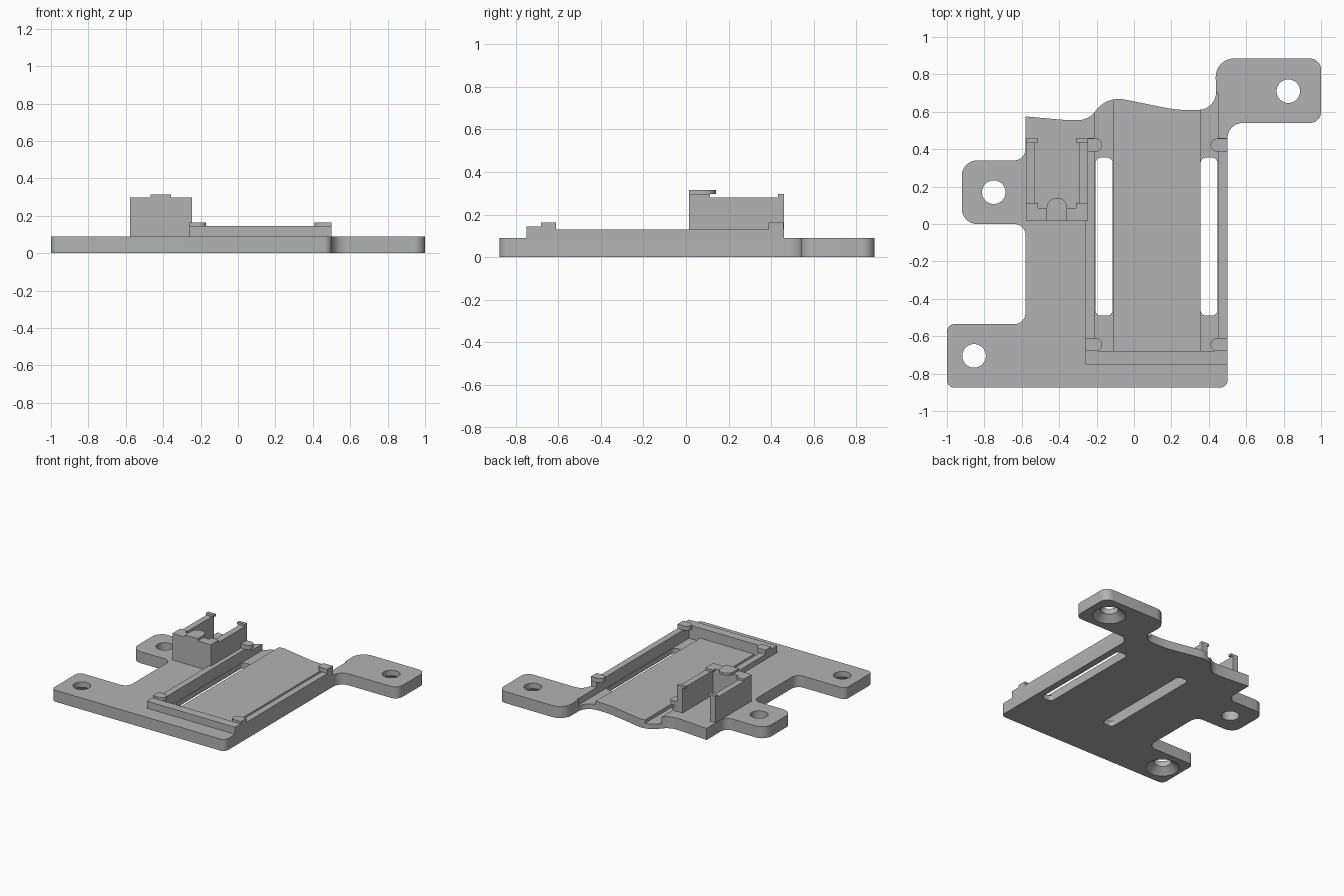
import bpy, bmesh, math
from mathutils import Vector

if "Cube" in bpy.data.objects:
    bpy.data.objects.remove(bpy.data.objects["Cube"], do_unlink=True)

GREY = (0.45, 0.45, 0.45, 1)
mat = bpy.data.materials.new("plain grey")
mat.use_nodes = True
mat.diffuse_color = GREY
mat.node_tree.nodes["Principled BSDF"].inputs["Base Color"].default_value = GREY


def finish(name, bm):
    bmesh.ops.recalc_face_normals(bm, faces=bm.faces)
    mesh = bpy.data.meshes.new(name)
    bm.to_mesh(mesh)
    bm.free()
    mesh.materials.append(mat)
    ob = bpy.data.objects.new(name, mesh)
    bpy.context.collection.objects.link(ob)
    return ob


def rounded(corners, steps=8):
    """Outline with each (x, y, trim) corner replaced by an arc."""
    out = []
    for i, (x, y, trim) in enumerate(corners):
        p = Vector((x, y))
        if trim == 0:
            out.append(p)
            continue
        a = (Vector(corners[i - 1][:2]) - p).normalized()
        b = (Vector(corners[(i + 1) % len(corners)][:2]) - p).normalized()
        w = math.sin(a.angle(b) / 2)
        for k in range(steps + 1):
            t = k / steps
            u, v, m = (1 - t) ** 2, t * t, 2 * w * t * (1 - t)
            out.append((u * (p + a * trim) + m * p + v * (p + b * trim)) / (u + m + v))
    return out


def prism(name, points, z0, z1):
    bm = bmesh.new()
    face = bm.faces.new([bm.verts.new((p[0], p[1], z0)) for p in points])
    ext = bmesh.ops.extrude_face_region(bm, geom=[face])
    verts = [g for g in ext["geom"] if isinstance(g, bmesh.types.BMVert)]
    bmesh.ops.translate(bm, verts=verts, vec=(0, 0, z1 - z0))
    return finish(name, bm)


def box(name, x0, x1, y0, y1, z0, z1, r=0):
    pts = [(x0, y0, r), (x1, y0, r), (x1, y1, r), (x0, y1, r)]
    return prism(name, rounded(pts), z0, z1)


def cone(name, x, y, z0, z1, r0, r1):
    bm = bmesh.new()
    bmesh.ops.create_cone(bm, cap_ends=True, segments=40, radius1=r0, radius2=r1, depth=z1 - z0)
    bmesh.ops.translate(bm, verts=bm.verts, vec=(x, y, (z0 + z1) / 2))
    return finish(name, bm)


def cut(target, cutter):
    cutter.hide_render = True
    mod = target.modifiers.new("cut", "BOOLEAN")
    mod.operation = "DIFFERENCE"
    mod.solver = "EXACT"
    mod.object = cutter
    bpy.context.view_layer.objects.active = target
    bpy.ops.object.modifier_apply(modifier=mod.name)
    bpy.data.objects.remove(cutter, do_unlink=True)


TOP = 0.09

# base plate with three mounting tabs and a wavy back edge
plate = prism("base_plate", rounded([
    (-1, -0.875, 0.04), (0.5, -0.875, 0.04), (0.5, 0.54, 0.08), (1, 0.54, 0.06),
    (1, 0.885, 0.06), (0.435, 0.885, 0.1), (0.44, 0.615, 0.09), (0.25, 0.605, 0.09),
    (-0.15, 0.685, 0.1), (-0.24, 0.555, 0.06), (-0.36, 0.555, 0.05), (-0.58, 0.575, 0),
    (-0.58, 0.34, 0.06), (-0.92, 0.34, 0.08), (-0.92, 0, 0.08), (-0.58, 0, 0.06),
    (-0.58, -0.535, 0.06), (-1, -0.535, 0.04)]), 0, TOP)

# board bay: raised centre strip between two lower side channels with slots
cut(plate, box("bay_cutter", -0.21, 0.45, -0.68, 0.7, 0.066, 0.2))
for x0, x1 in ((-0.21, -0.112), (0.355, 0.45)):
    cut(plate, box("channel_cutter", x0, x1, -0.68, 0.7, 0.04, 0.2))
for x0, x1 in ((-0.206, -0.114), (0.356, 0.447)):
    cut(plate, box("slot_cutter", x0, x1, -0.49, 0.355, -0.1, 0.2, 0.03))

# screw holes, two of them countersunk underneath
for x, y, sunk in ((-0.75, 0.17, False), (0.825, 0.71, True), (-0.855, -0.705, True)):
    cut(plate, cone("hole_cutter", x, y, -0.1, 0.2, 0.063, 0.063))
    if sunk:
        cut(plate, cone("sink_cutter", x, y, -0.01, 0.05, 0.13, 0.06))

# rails around the bay
box("left_rail", 0.45, 0.5, -0.68, 0.46, TOP, 0.13)
box("right_rail", -0.26, -0.21, -0.68, 0.46, TOP, 0.13)
box("front_rail", -0.26, 0.5, -0.75, -0.68, TOP, 0.145)

# rounded clips overhanging the bay
for side, x, d in (("left", 0.5, -1), ("right", -0.26, 1)):
    for end, y in (("front", -0.68), ("back", 0.387)):
        tip = x + d * 0.09
        prism(f"{side}_{end}_clip", rounded([
            (x, y, 0), (tip, y, 0.034), (tip, y + 0.07, 0.034), (x, y + 0.07, 0)]), 0.13, 0.163)

# upright holder: two side walls, front wall and retaining lips
for side, x, d in (("left", -0.245, -1), ("right", -0.578, 1)):
    inner, lip = x + d * 0.048, x + d * 0.065
    box(f"holder_{side}_wall", min(x, inner), max(x, inner), 0.085, 0.46, TOP, 0.28)
    for end, y in (("front", 0.085), ("back", 0.433)):
        box(f"holder_{side}_{end}_lip", min(x, lip), max(x, lip), y, y + 0.027, 0.28, 0.297)
box("holder_front_wall", -0.578, -0.245, 0.015, 0.085, TOP, 0.297)
prism("holder_top_tab", rounded([
    (-0.467, 0.015, 0), (-0.357, 0.015, 0), (-0.357, 0.14, 0.054), (-0.467, 0.14, 0.054)]),
    0.297, 0.315)

# smooth rounded sides while keeping edges sharp
bpy.ops.object.select_all(action="DESELECT")
for ob in bpy.context.collection.objects:
    if ob.type == "MESH" and ob.data.materials and ob.data.materials[0] == mat:
        ob.select_set(True)
bpy.context.view_layer.objects.active = plate
bpy.ops.object.shade_smooth_by_angle(angle=math.radians(30))
